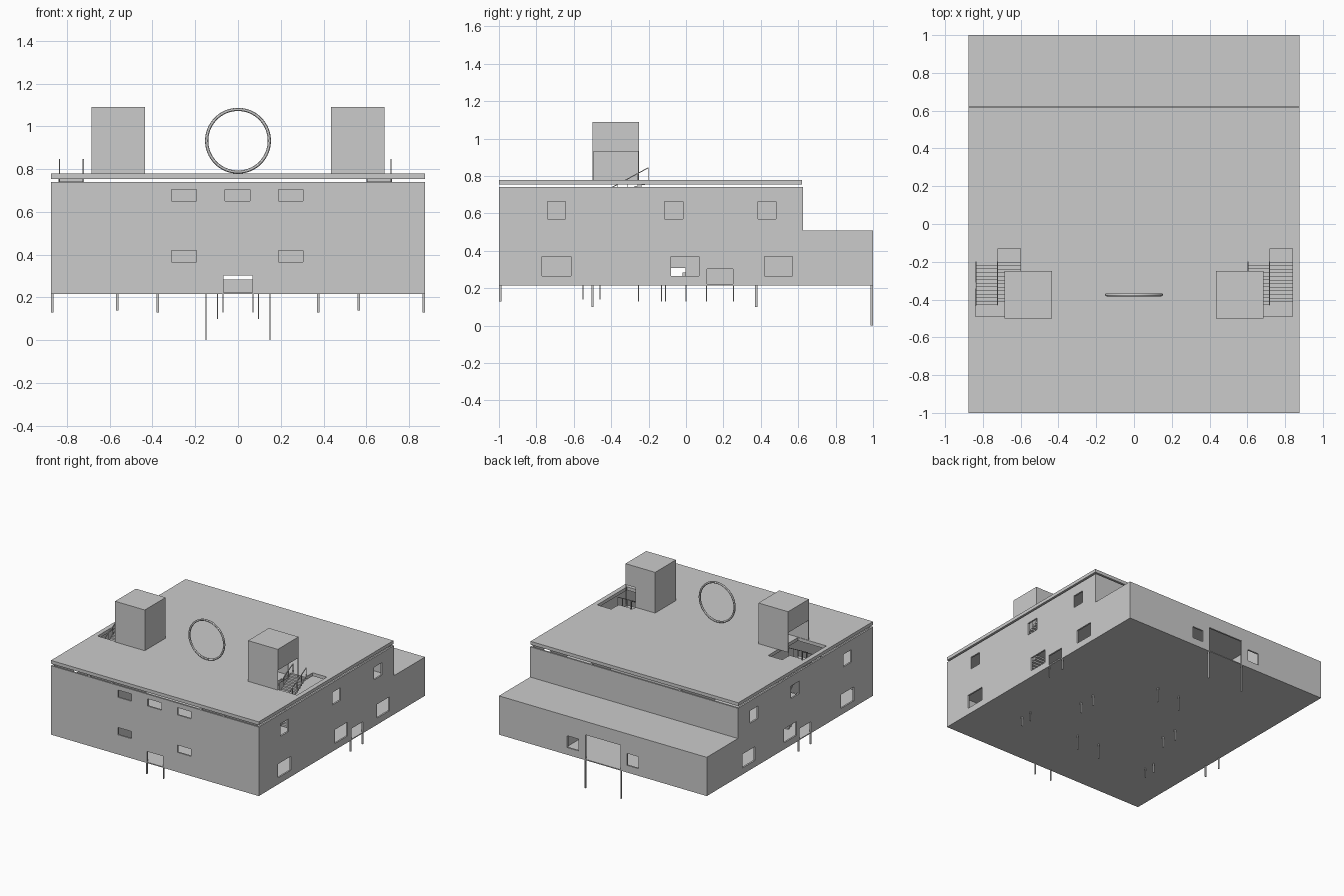
import bpy, bmesh, math
from mathutils import Matrix

if "Cube" in bpy.data.objects:
    bpy.data.objects.remove(bpy.data.objects["Cube"])

T = 0.0125  # wall thickness


def add_box(bm, x0, x1, y0, y1, z0, z1):
    m = Matrix.Translation(((x0 + x1) / 2, (y0 + y1) / 2, (z0 + z1) / 2)) @ \
        Matrix.Diagonal((x1 - x0, y1 - y0, z1 - z0, 1))
    bmesh.ops.create_cube(bm, size=1, matrix=m)


def finish(bm, name):
    bmesh.ops.recalc_face_normals(bm, faces=bm.faces)
    me = bpy.data.meshes.new(name)
    bm.to_mesh(me)
    bm.free()
    ob = bpy.data.objects.new(name, me)
    bpy.context.collection.objects.link(ob)
    return ob


def boxes(name, *bs):
    bm = bmesh.new()
    for b in bs:
        add_box(bm, *b)
    return finish(bm, name)


def cut(ob, *holes):
    for h in holes:
        c = boxes("cutter", h)
        c.hide_render = True
        mod = ob.modifiers.new("cut", 'BOOLEAN')
        mod.operation, mod.solver, mod.object = 'DIFFERENCE', 'EXACT', c
        bpy.context.view_layer.update()
        dg = bpy.context.evaluated_depsgraph_get()
        me = bpy.data.meshes.new_from_object(ob.evaluated_get(dg))
        ob.modifiers.clear()
        ob.data = me
        bpy.data.objects.remove(c)
    return ob


def stepped_wall(name, x0, x1):
    bm = bmesh.new()
    prof = [(-1, .215), (1, .215), (1, .51), (.625, .51), (.625, .74), (-1, .74)]
    f = bm.faces.new([bm.verts.new((x0, y, z)) for y, z in prof])
    r = bmesh.ops.extrude_face_region(bm, geom=[f])
    bmesh.ops.translate(bm, vec=(x1 - x0, 0, 0),
                        verts=[v for v in r["geom"] if isinstance(v, bmesh.types.BMVert)])
    return finish(bm, name)


# Outer side walls with windows and a door each
for s, side in ((1, "right"), (-1, "left")):
    xs = sorted((s * .875, s * (.875 - T)))
    xc = sorted((s * .9, s * .84))
    holes = [(*xc, a, b, .57, .665) for a, b in ((-.74, -.645), (-.115, -.015), (.385, .48))]
    holes += [(*xc, a, b, .265, .37) for a, b in ((-.77, -.615), (-.08, .07), (.42, .57))]
    d = sorted((s * .11, s * .255))
    holes.append((*xc, *d, .222, .305))
    cut(stepped_wall(side + "_wall", *xs), *holes)

# Front wall
I = .875 - T
front = boxes("front_wall", (-I, I, -1, -1 + T, .215, .74))
cut(front, (-.07, .07, -1.1, -.95, .222, .305),
    *[(a, b, -1.1, -.95, .65, .705) for a, b in ((-.31, -.195), (-.06, .055), (.19, .305))],
    *[(a, b, -1.1, -.95, .365, .42) for a, b in ((-.31, -.195), (.19, .305))])

# Rear walls: low extension and upper storey
rear = boxes("rear_wall", (-I, I, 1 - T, 1, .215, .51))
cut(rear, (-.15, .15, .95, 1.1, .222, .41),
    (.205, .30, .95, 1.1, .27, .36), (-.30, -.205, .95, 1.1, .27, .36))
boxes("upper_rear_wall", (-I, I, .625 - T, .625, .5, .74))

# Floors and roof, with L-shaped stairwells
STAIRS = (.60, -.84)  # left x of each stairwell


def wells(z0, z1):
    out = []
    for x in STAIRS:
        out += [(x, x + .24, -.49, -.2, z0, z1), (x + .12, x + .24, -.21, -.13, z0, z1)]
    return out


boxes("ground_floor", (-I, I, -1 + T, 1 - T, .215, .222))
cut(boxes("upper_floor", (-I, I, -1 + T, 1 - T, .5, .51)), *wells(.45, .55))
cut(boxes("roof_slab", (-.875, .875, -1, .62, .755, .78)), *wells(.7, .8))

# Interior partitions
for s in (-1, 1):
    a, b = sorted((s * .375 - T / 2, s * .375 + T / 2))
    cut(stepped_wall("inner_wall", a, b), (a - .1, b + .1, -.13, 0, .222, .31))
    a, b = s * .565 - T / 2, s * .565 + T / 2
    cut(boxes("stair_wall", (a, b, -1 + T, -.13, .222, .74)),
        (a - .1, b + .1, -.55, -.46, .222, .3))
for y in (-.5, .375):
    w = boxes("hall_wall", (-.375, .375, y - T / 2, y + T / 2, .222, .74))
    cut(w, (-.095, .095, y - .1, y + .1, .222, .31))
boxes("reception_desk", (-.1, .1, -.02, .03, .222, .285))


# Thin door frames whose posts run below the floor
def frame_x(name, x0, x1, y, z0, z1, t=.005):
    y0, y1 = y - T / 2, y + T / 2
    boxes(name, (x0, x0 + t, y0, y1, z0, z1), (x1 - t, x1, y0, y1, z0, z1),
          (x0 + t, x1 - t, y0, y1, z1 - t, z1))


def frame_y(name, x, y0, y1, z0, z1, t=.005):
    x0, x1 = x - T / 2, x + T / 2
    boxes(name, (x0, x1, y0, y0 + t, z0, z1), (x0, x1, y1 - t, y1, z0, z1),
          (x0, x1, y0 + t, y1 - t, z1 - t, z1))


frame_x("front_door_frame", -.073, .073, -1 + T / 2, .13, .308)
frame_x("rear_door_frame", -.153, .153, 1 - T / 2, 0, .413)
for y in (-.5, .375):
    frame_x("hall_door_frame", -.098, .098, y, .1, .313)
for s in (-1, 1):
    frame_y("side_door_frame", s * (.875 - T / 2), *sorted((s * .108, s * .257)), .13, .308)
    frame_y("inner_door_frame", s * .375, -.133, .003, .13, .313)
    frame_y("stair_door_frame", s * .565, -.553, -.457, .14, .303)

# Two-flight stairs on both storeys
N = 12
for x in STAIRS:
    for base in (.222, .505):
        rise = (.275 if base > .3 else .283) / (2 * N)
        dy = .23 / N
        bs = [(x, x + .24, -.49, -.43, base + N * rise - .01, base + N * rise)]
        for i in range(N):
            z = base + (i + 1) * rise
            y = -.2 - i * dy
            bs.append((x + .12, x + .24, y - dy, y, z - rise - .004, z))
            z += N * rise
            y = -.43 + i * dy
            bs.append((x, x + .12, y, y + dy, z - rise - .004, z))
        boxes("stairs", *bs)
    # landing at the foot of the upper flight
    boxes("stair_landing", (x + .12, x + .24, -.2, -.13, .495, .505))
    # sloping handrails with posts
    bm = bmesh.new()
    slope = .54
    for rx in (x + .004, x + .116):
        run = .23
        m = Matrix.Translation((rx, -.2 - run / 2, .845 - run * slope / 2)) @ \
            Matrix.Rotation(math.atan(slope), 4, 'X') @ \
            Matrix.Diagonal((.005, run * math.sqrt(1 + slope ** 2), .005, 1))
        bmesh.ops.create_cube(bm, size=1, matrix=m)
        for k in range(5):
            py = -.2 - k * .055
            top = .845 + (py + .2) * slope
            add_box(bm, rx - .002, rx + .002, py - .004, py, top - .07, top)
    finish(bm, "stair_railing")

# Rooftop stair towers: hollow, open low on the outer side
W = .006
for s in (-1, 1):
    a, b = sorted((s * .435, s * .685))
    tower = boxes("roof_tower", (a, b, -.5, -.25, .78, 1.09))
    cut(tower, (a + W, b - W, -.5 + W, -.25 - W, .7, 1.09 - W),
        (*sorted((s * .66, s * .75)), -.495, -.255, .7, .93))
    if s > 0:
        cut(tower, (.60, .68, -.3, -.2, .7, .93))

# Upright ring on the roof
bpy.ops.mesh.primitive_torus_add(location=(0, -.375, .933), rotation=(math.pi / 2, 0, 0),
                                 major_radius=.1465, minor_radius=.0075,
                                 major_segments=64, minor_segments=12)
ring = bpy.context.object
ring.name = "roof_ring"
bpy.ops.object.shade_smooth_by_angle()
